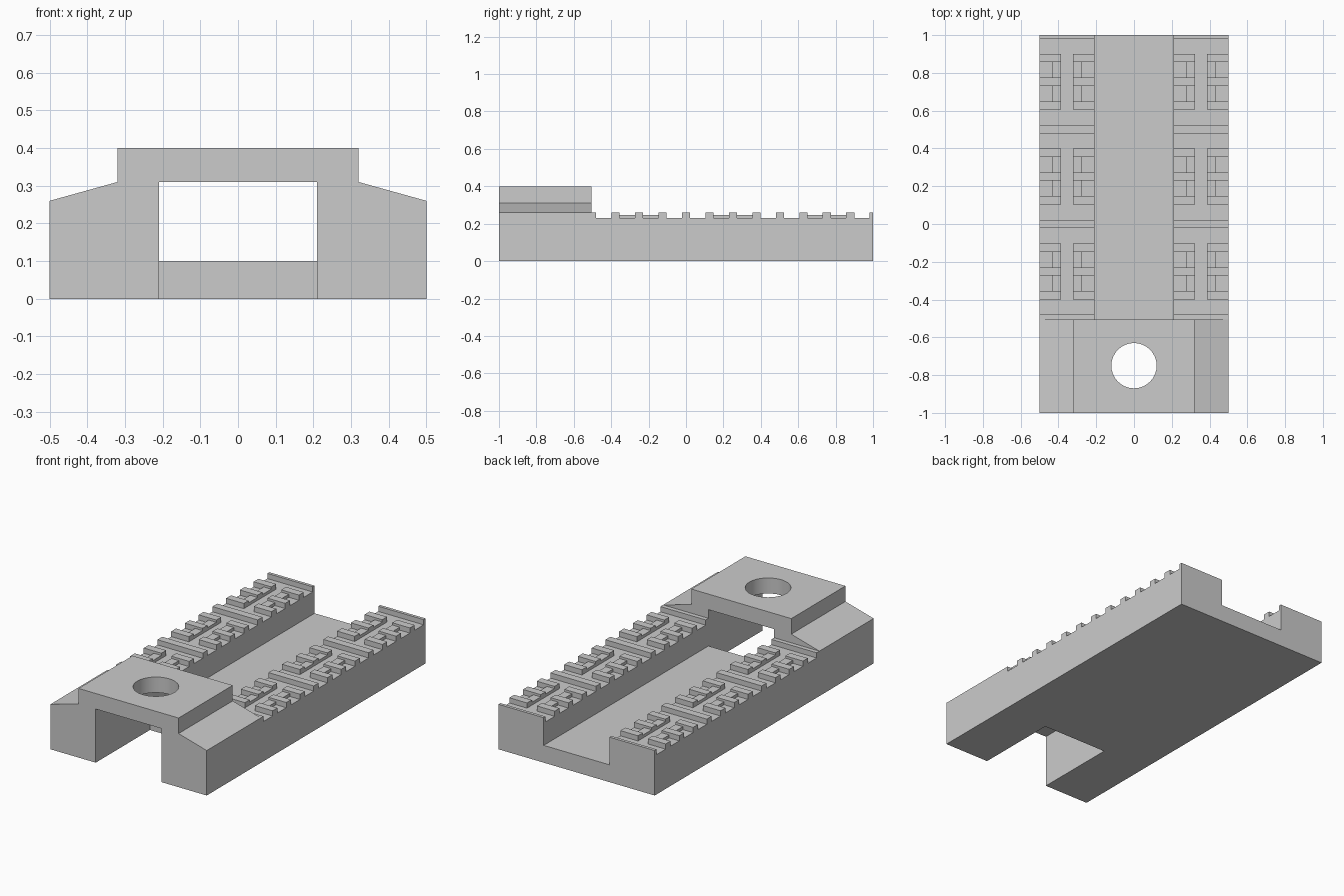
import bpy
import bmesh
from mathutils import Matrix, Vector

cube = bpy.data.objects.get("Cube")
if cube:
    bpy.data.objects.remove(cube, do_unlink=True)

grey = bpy.data.materials.new("plain_grey")
grey.use_nodes = True
colour = (0.6, 0.6, 0.6, 1)
grey.diffuse_color = colour
grey.node_tree.nodes["Principled BSDF"].inputs["Base Color"].default_value = colour

RAIL_IN, RAIL_OUT = 0.21, 0.5
RAIL_MID = (RAIL_IN + RAIL_OUT) / 2
RAIL_TOP, BLOCK_TOP, BAR_TOP = 0.23, 0.247, 0.26
JOINT = -0.505
PITCH, BAR_HALF = 0.1255, 0.022


def make_object(name, bm):
    bmesh.ops.recalc_face_normals(bm, faces=bm.faces)
    mesh = bpy.data.meshes.new(name)
    bm.to_mesh(mesh)
    bm.free()
    mesh.materials.append(grey)
    obj = bpy.data.objects.new(name, mesh)
    bpy.context.scene.collection.objects.link(obj)
    return obj


def extrude_profile(name, half, y0, y1):
    """Mirror a half outline in x and extrude it along y."""
    outline = half + [(-x, z) for x, z in reversed(half)]
    bm = bmesh.new()
    face = bm.faces.new([bm.verts.new((x, y0, z)) for x, z in outline])
    new = bmesh.ops.extrude_face_region(bm, geom=[face])["geom"]
    verts = [v for v in new if isinstance(v, bmesh.types.BMVert)]
    bmesh.ops.translate(bm, vec=(0, y1 - y0, 0), verts=verts)
    return make_object(name, bm)


def add_box(bm, x0, x1, y0, y1, z0, z1):
    size = Vector((x1 - x0, y1 - y0, z1 - z0))
    centre = Vector((x0 + x1, y0 + y1, z0 + z1)) / 2
    matrix = Matrix.Translation(centre) @ Matrix.Diagonal(size).to_4x4()
    bmesh.ops.create_cube(bm, size=1, matrix=matrix)


# Trough: two rails joined by a low floor
extrude_profile("rail_trough", [(RAIL_IN, 0.1), (RAIL_IN, RAIL_TOP),
                (RAIL_OUT, RAIL_TOP), (RAIL_OUT, 0)], JOINT, 1)

# Front bridge with sloping shoulders and a round hole
bridge = extrude_profile("front_bridge", [(RAIL_IN, 0.31), (RAIL_IN, 0), (RAIL_OUT, 0),
                         (RAIL_OUT, BAR_TOP), (0.32, 0.31), (0.32, 0.4)], -1, JOINT)
bm = bmesh.new()
bmesh.ops.create_cone(bm, cap_ends=True, segments=32, radius1=0.12, radius2=0.12,
                      depth=0.4, matrix=Matrix.Translation((0, -0.75, 0.38)))
cutter = make_object("hole_cutter", bm)
cutter.hide_render = True
cutter.hide_set(True)
cut = bridge.modifiers.new("round_hole", "BOOLEAN")
cut.operation = "DIFFERENCE"
cut.solver = "EXACT"
cut.object = cutter
bpy.context.view_layer.objects.active = bridge
bridge.select_set(True)
bpy.ops.object.modifier_apply(modifier=cut.name)
bpy.data.objects.remove(cutter, do_unlink=True)
bpy.ops.object.shade_smooth_by_angle()

# Treads: cross bars split by a central slot, whole at the end of each group,
# with low blocks beside the slot in the two middle gaps of a group
SLOT, BLOCK = 0.032, 0.08
for side, name in ((1, "left_tread"), (-1, "right_tread")):
    bm = bmesh.new()
    for k in range(-4, 9):
        y = k * PITCH
        y0, y1 = max(y - BAR_HALF, JOINT), min(y + BAR_HALF, 1)
        if k % 4 == 0:
            spans = [(RAIL_IN, RAIL_OUT)]
        else:
            spans = [(RAIL_IN, RAIL_MID - SLOT), (RAIL_MID + SLOT, RAIL_OUT)]
        for x0, x1 in spans:
            add_box(bm, x0, x1, y0, y1, RAIL_TOP, BAR_TOP)
        if k % 4 in (1, 2):
            for x0, x1 in ((RAIL_MID - BLOCK, RAIL_MID - SLOT),
                           (RAIL_MID + SLOT, RAIL_MID + BLOCK)):
                add_box(bm, x0, x1, y1, y + PITCH - BAR_HALF, RAIL_TOP, BLOCK_TOP)
    if side < 0:
        bmesh.ops.scale(bm, vec=(-1, 1, 1), verts=bm.verts)
    make_object(name, bm)
